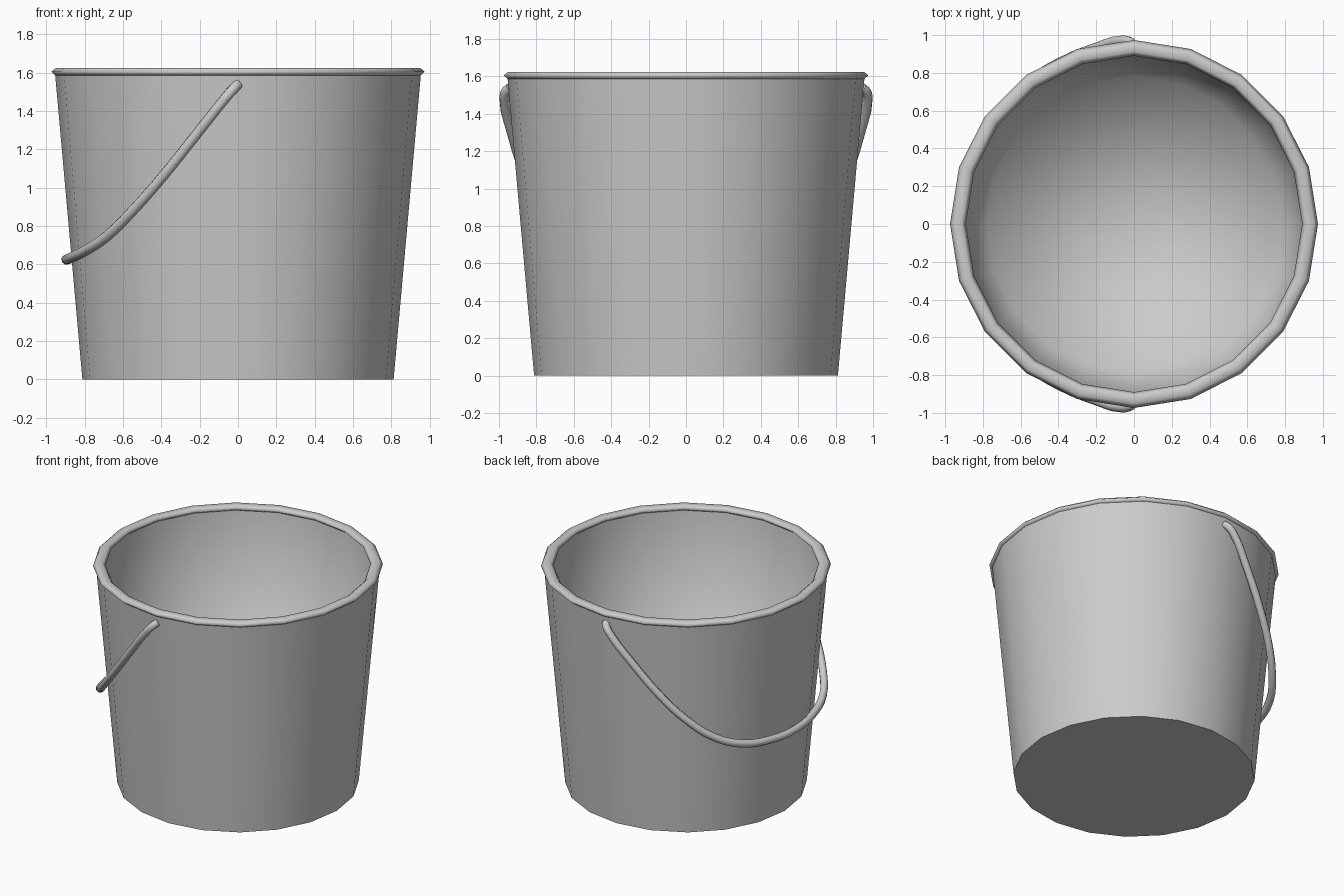
import bpy, bmesh, math

if "Cube" in bpy.data.objects:
    bpy.data.objects.remove(bpy.data.objects["Cube"])

SIDES = 20

# Mid grey metal
metal = bpy.data.materials.new("grey_metal")
metal.diffuse_color = (0.56, 0.56, 0.56, 1)
metal.use_nodes = True
metal.node_tree.nodes["Principled BSDF"].inputs["Base Color"].default_value = metal.diffuse_color


def lathe(name, profile, closed=False, sharp=()):
    """Revolve (radius, z) points around z; radius 0 is a single pole. sharp lists crisp rings."""
    bm = bmesh.new()
    rings = []
    for r, z in profile:
        if r == 0:
            rings.append([bm.verts.new((0, 0, z))] * SIDES)
        else:
            rings.append([bm.verts.new((r * math.cos(math.tau * i / SIDES),
                                        r * math.sin(math.tau * i / SIDES), z))
                          for i in range(SIDES)])
    pairs = list(zip(rings, rings[1:]))
    if closed:
        pairs.append((rings[-1], rings[0]))
    for a, b in pairs:
        for i in range(SIDES):
            j = (i + 1) % SIDES
            bm.faces.new(dict.fromkeys((a[i], a[j], b[j], b[i])))
    bmesh.ops.recalc_face_normals(bm, faces=bm.faces)
    for f in bm.faces:
        f.smooth = True
    for k in sharp:
        for i in range(SIDES):
            bm.edges.get((rings[k][i], rings[k][(i + 1) % SIDES])).smooth = False
    me = bpy.data.meshes.new(name)
    bm.to_mesh(me)
    bm.free()
    me.materials.append(metal)
    ob = bpy.data.objects.new(name, me)
    bpy.context.collection.objects.link(ob)
    return ob


# Bucket shell: base, outer wall, inner wall, inside floor blending smoothly into the wall
lathe("bucket_body", [(0, 0), (0.812, 0), (0.955, 1.6), (0.92, 1.6), (0.78, 0.03), (0, 0.03)],
      sharp=(1, 2, 3))

# Rolled rim
rim = [(0.932 + 0.042 * math.cos(math.tau * i / 6), 1.605 + 0.022 * math.sin(math.tau * i / 6))
       for i in range(6)]
lathe("rim", rim, closed=True)

# Wire handle resting against the side, mirrored across y
half = [(0.0, 0.94, 1.54), (-0.02, 0.962, 1.52), (-0.06, 0.971, 1.475),
        (-0.2, 0.933, 1.3), (-0.4, 0.85, 1.05), (-0.55, 0.757, 0.88),
        (-0.68, 0.635, 0.75), (-0.79, 0.48, 0.675), (-0.865, 0.26, 0.638)]
path = half + [(-0.895, 0, 0.625)] + [(x, -y, z) for x, y, z in reversed(half)]
cu = bpy.data.curves.new("handle", 'CURVE')
cu.dimensions = '3D'
cu.bevel_depth = 0.027
cu.bevel_resolution = 2
cu.resolution_u = 3
cu.use_fill_caps = True
cu.materials.append(metal)
sp = cu.splines.new('BEZIER')
sp.bezier_points.add(len(path) - 1)
for p, co in zip(sp.bezier_points, path):
    p.co = co
    p.handle_left_type = p.handle_right_type = 'AUTO'
handle = bpy.data.objects.new("handle", cu)
bpy.context.collection.objects.link(handle)
